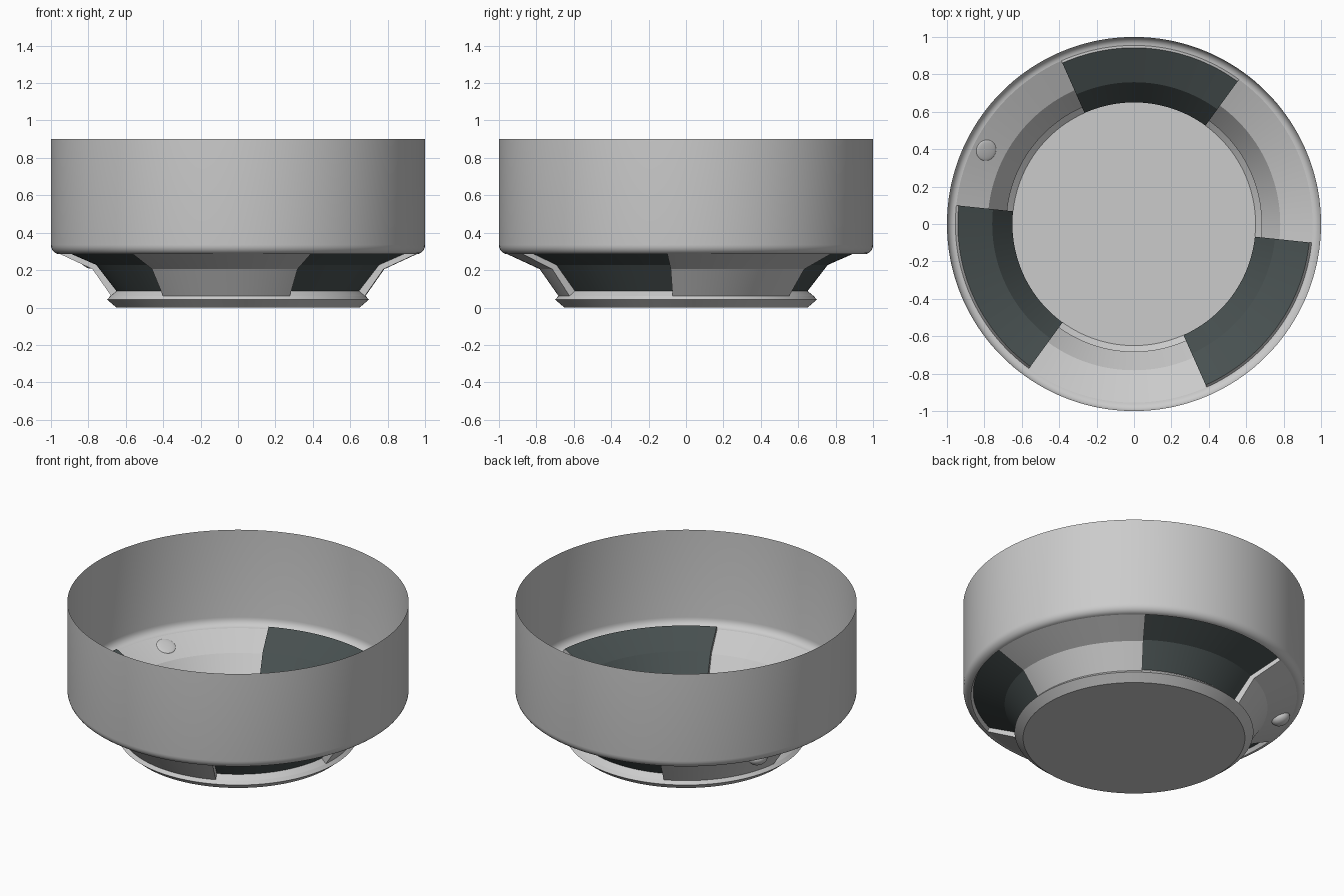
import bpy, bmesh, math
from mathutils import Vector

if "Cube" in bpy.data.objects:
    bpy.data.objects.remove(bpy.data.objects["Cube"])


def material(name, rgb):
    m = bpy.data.materials.new(name)
    m.diffuse_color = (*rgb, 1)
    m.use_nodes = True
    m.node_tree.nodes["Principled BSDF"].inputs["Base Color"].default_value = m.diffuse_color
    return m


BODY = material("light_grey_plastic", (0.60, 0.60, 0.60))
DARK = material("dark_vent", (0.065, 0.082, 0.082))
STEP = 2  # degrees per segment


def finish(name, bm, mat, angle=22):
    bmesh.ops.remove_doubles(bm, verts=bm.verts[:], dist=1e-5)
    me = bpy.data.meshes.new(name)
    bm.to_mesh(me)
    bm.free()
    me.materials.append(mat)
    ob = bpy.data.objects.new(name, me)
    bpy.context.collection.objects.link(ob)
    bpy.ops.object.select_all(action='DESELECT')
    ob.select_set(True)
    bpy.context.view_layer.objects.active = ob
    bpy.ops.object.shade_smooth_by_angle(angle=math.radians(angle))
    return ob


def point(r, z, deg):
    a = math.radians(deg)
    return (r * math.cos(a), r * math.sin(a), z)


def sweep(bm, profile, start, end):
    """Revolve a bottom-to-top (r, z) profile, normals pointing outward."""
    rings = [[bm.verts.new(point(r, z, d)) for r, z in profile]
             for d in range(start, end + 1, STEP)]
    for a, b in zip(rings, rings[1:]):
        for i in range(len(profile) - 1):
            bm.faces.new((a[i], b[i], b[i + 1], a[i + 1]))


OUTER = [(0.682, 0.062), (0.782, 0.205), (0.955, 0.285)]   # sloped shell
INNER = [(0.65, 0.088), (0.758, 0.228), (0.942, 0.308)]    # recessed vents
VENTS = [54, 174, 294]

# upper wall with rounded lower edge
bm = bmesh.new()
fillet = [(0.955 + 0.045 * math.sin(t), 0.335 - 0.05 * math.cos(t))
          for t in [math.radians(15 * i) for i in range(7)]]
sweep(bm, fillet + [(1.0, 0.9)], 0, 360)
finish("outer_wall", bm, BODY)

# bottom cap with angled rim
bm = bmesh.new()
sweep(bm, [(0.65, 0.0), (0.70, 0.042), (0.682, 0.062)], 0, 360)
bm.faces.new([bm.verts.new(point(0.65, 0, -d)) for d in range(0, 360, STEP)])
finish("bottom_cap", bm, BODY)

# sloped panels between the vents
bm = bmesh.new()
for v in VENTS:
    sweep(bm, OUTER, v + 60, v + 120)
finish("sloped_panels", bm, BODY)

# light jambs framing each vent recess
bm = bmesh.new()
for v in VENTS:
    sweep(bm, [OUTER[0], INNER[0]], v, v + 60)
    sweep(bm, [INNER[-1], OUTER[-1]], v, v + 60)
    for d, flip in ((v, False), (v + 60, True)):
        for i in range(2):
            quad = [OUTER[i], OUTER[i + 1], INNER[i + 1], INNER[i]]
            if flip:
                quad.reverse()
            bm.faces.new([bm.verts.new(point(r, z, d)) for r, z in quad])
finish("vent_jambs", bm, BODY)

# dark vent faces
bm = bmesh.new()
for v in VENTS:
    sweep(bm, INNER, v, v + 60)
finish("vent_faces", bm, DARK)

# small indicator dome on the sloped panel
bm = bmesh.new()
bmesh.ops.create_uvsphere(bm, u_segments=32, v_segments=16, radius=1)
tilt = math.atan2(0.08, 0.173)
radial = Vector(point(1, 0, 153.5))
normal = radial * math.sin(tilt) - Vector((0, 0, math.cos(tilt)))
turn = normal.to_track_quat('Z', 'Y')
centre = Vector(point(0.883, 0.252, 153.5))
for vert in bm.verts:
    depth = 0.042 if vert.co.z > 0 else 0.008
    vert.co = centre + turn @ Vector((vert.co.x * 0.057, vert.co.y * 0.057, vert.co.z * depth))
finish("indicator_dome", bm, BODY, 40)
